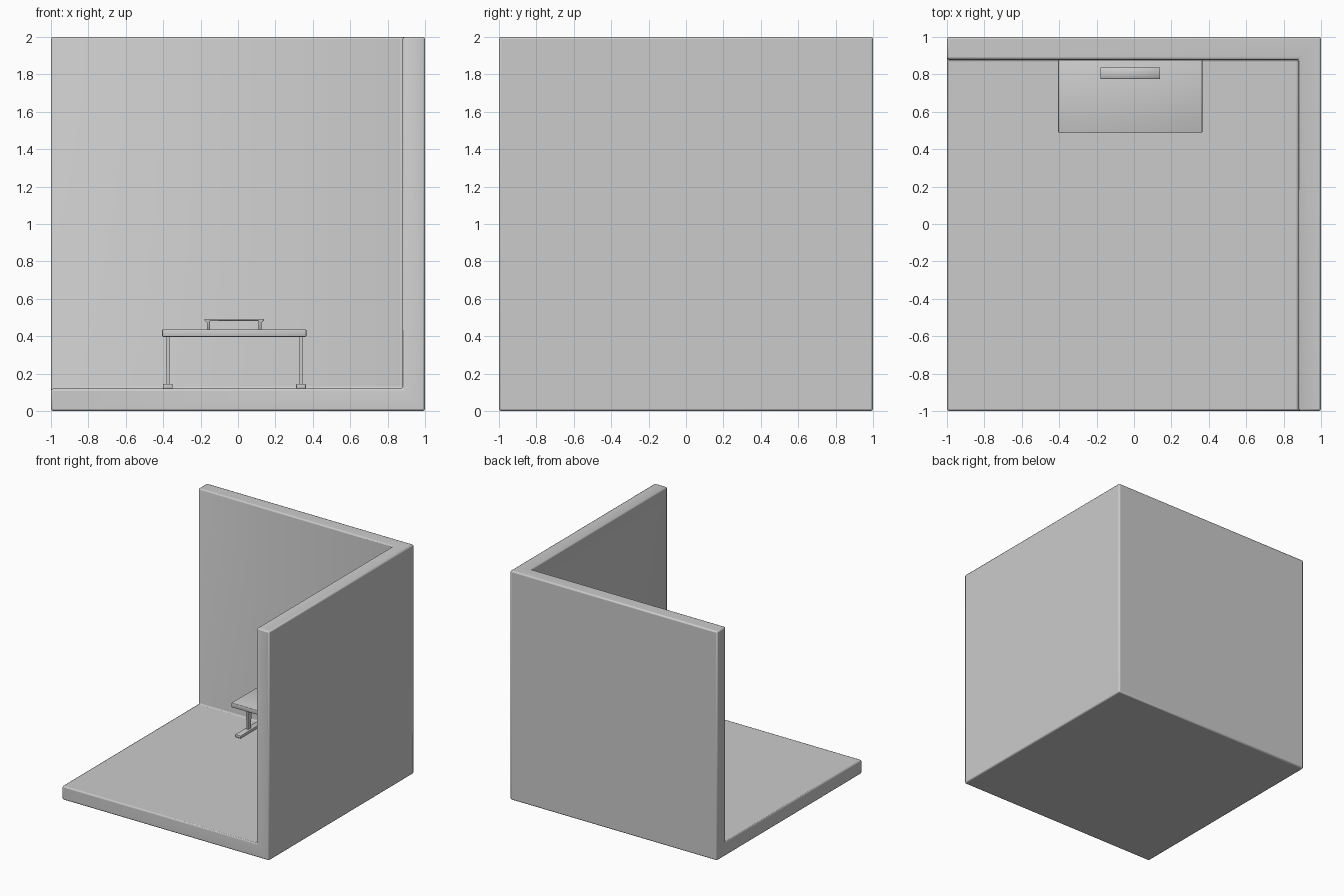
import bpy, bmesh, math
from mathutils import Vector

if "Cube" in bpy.data.objects:
    bpy.data.objects.remove(bpy.data.objects["Cube"])

grey = bpy.data.materials.new("plain grey")
grey.diffuse_color = (0.6, 0.6, 0.6, 1)
grey.use_nodes = True
grey.node_tree.nodes["Principled BSDF"].inputs["Base Color"].default_value = grey.diffuse_color


def finish(obj, bevel, segments=2):
    """Rounded edges, smooth shading and the shared material."""
    obj.data.materials.append(grey)
    bpy.ops.object.select_all(action='DESELECT')
    obj.select_set(True)
    bpy.context.view_layer.objects.active = obj
    if bevel:
        mod = obj.modifiers.new("rounded edges", 'BEVEL')
        mod.width, mod.segments = bevel, segments
        mod.limit_method = 'ANGLE'
        bpy.ops.object.modifier_apply(modifier=mod.name)
    bpy.ops.object.shade_smooth_by_angle(angle=math.radians(50))


def prism(name, points, axis, start, end, bevel=0.0, segments=2):
    """Extrude a 2D outline along axis 1 (outline x, z) or 2 (outline x, y)."""
    bm = bmesh.new()
    place = (lambda a, b: (a, start, b)) if axis == 1 else (lambda a, b: (a, b, start))
    face = bm.faces.new([bm.verts.new(place(a, b)) for a, b in points])
    moved = bmesh.ops.extrude_face_region(bm, geom=[face])
    shift = Vector((0, 0, 0))
    shift[axis] = end - start
    bmesh.ops.translate(bm, vec=shift,
                        verts=[v for v in moved['geom'] if isinstance(v, bmesh.types.BMVert)])
    bmesh.ops.recalc_face_normals(bm, faces=bm.faces)
    mesh = bpy.data.meshes.new(name)
    bm.to_mesh(mesh)
    bm.free()
    obj = bpy.data.objects.new(name, mesh)
    bpy.context.collection.objects.link(obj)
    finish(obj, bevel, segments)
    return obj


def box(name, x, y, z, bevel=0.0, segments=2):
    outline = [(x[0], y[0]), (x[1], y[0]), (x[1], y[1]), (x[0], y[1])]
    return prism(name, outline, 2, z[0], z[1], bevel, segments)


# Room shell: a cube with a smaller cube removed, leaving floor and two walls
room = box("room_shell", (-1, 1), (-1, 1), (0, 2))
cutter = box("room_cutter", (-1.5, 0.88), (-1.5, 0.88), (0.12, 2.5))
cutter.hide_render = True
cut = room.modifiers.new("interior", 'BOOLEAN')
cut.operation, cut.solver, cut.object = 'DIFFERENCE', 'EXACT', cutter
bpy.context.view_layer.objects.active = room
bpy.ops.object.modifier_apply(modifier=cut.name)
bpy.data.objects.remove(cutter)
room.data.materials.clear()
finish(room, 0.012)

# Desk top
box("desk_top", (-0.405, 0.365), (0.488, 0.878), (0.397, 0.437), 0.005)

# Desk legs: upper column, slimmer lower column, long foot
for side, x in (("left", -0.375), ("right", 0.337)):
    box(side + "_upper_leg", (x - 0.011, x + 0.011), (0.66, 0.706), (0.225, 0.40))
    box(side + "_lower_leg", (x - 0.008, x + 0.008), (0.664, 0.702), (0.13, 0.23))
    box(side + "_foot", (x - 0.026, x + 0.026), (0.535, 0.83), (0.12, 0.145), 0.004)

# Riser on the desk: a bridge outline with flared top ends
cx = -0.02
half = [(0.13, 0.435), (0.146, 0.435), (0.146, 0.472), (0.16, 0.487), (0.16, 0.493)]
outline = [(cx + a, b) for a, b in half]
outline += [(cx - a, b) for a, b in reversed(half)]
outline += [(cx - 0.13, 0.482), (cx + 0.13, 0.482)]
prism("desk_riser", outline, 1, 0.776, 0.838, 0.002, 1)
